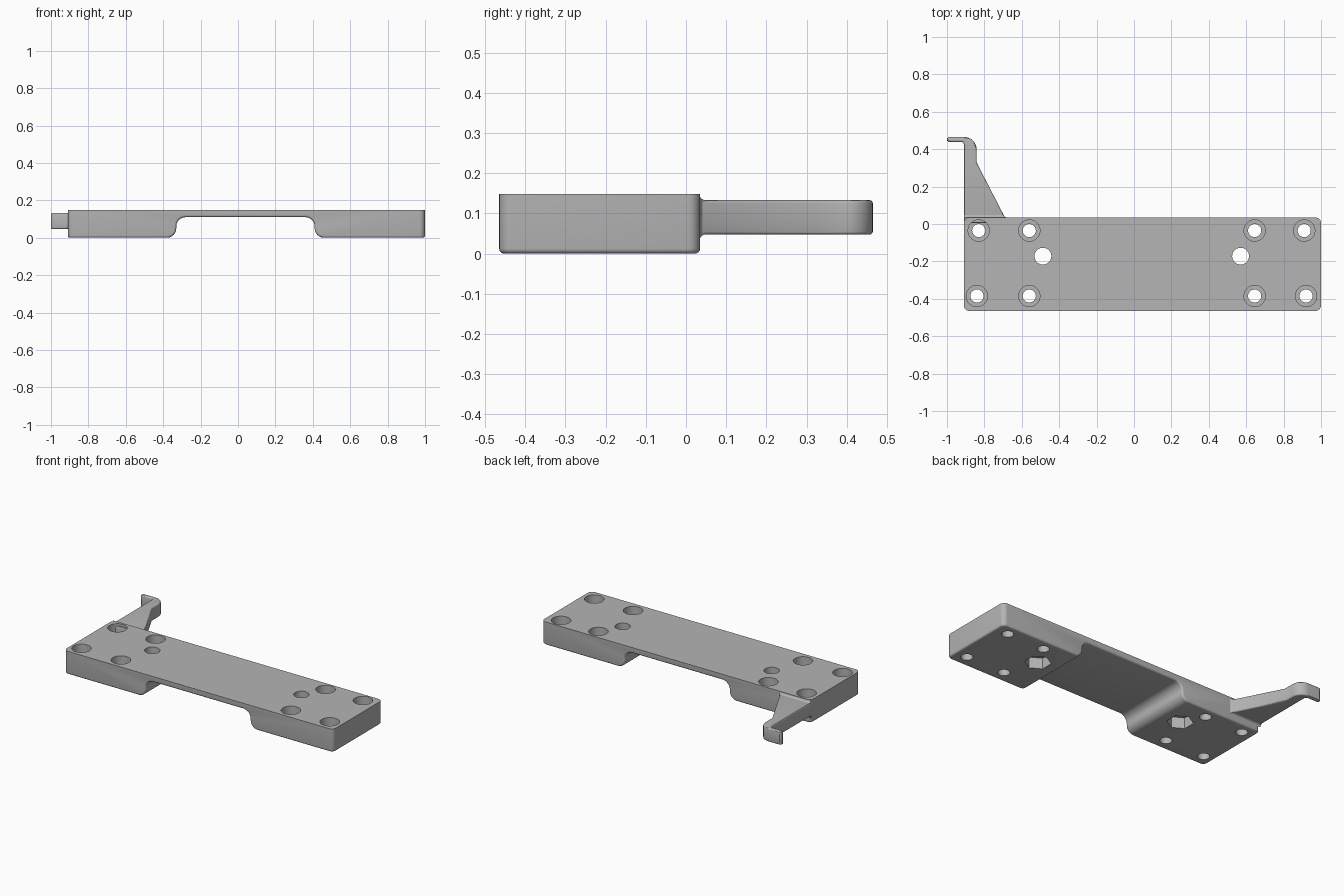
import bpy, bmesh
from math import cos, sin, pi, radians
from mathutils import Vector

if "Cube" in bpy.data.objects:
    bpy.data.objects.remove(bpy.data.objects["Cube"])

grey = bpy.data.materials.new("machined_grey")
grey.use_nodes = True
grey.diffuse_color = (0.46, 0.46, 0.46, 1)
grey.node_tree.nodes["Principled BSDF"].inputs["Base Color"].default_value = grey.diffuse_color


def arc(cx, cy, r, start, end, n=8):
    angles = [radians(start + (end - start) * i / n) for i in range(n + 1)]
    return [(cx + r * cos(a), cy + r * sin(a)) for a in angles]


def prism(points, direction):
    bm = bmesh.new()
    face = bm.faces.new([bm.verts.new(p) for p in points])
    grown = bmesh.ops.extrude_face_region(bm, geom=[face])["geom"]
    verts = [g for g in grown if isinstance(g, bmesh.types.BMVert)]
    bmesh.ops.translate(bm, verts=verts, vec=direction)
    bmesh.ops.recalc_face_normals(bm, faces=bm.faces)
    return bm


def make_object(name, bm):
    mesh = bpy.data.meshes.new(name)
    bm.to_mesh(mesh)
    bm.free()
    mesh.materials.append(grey)
    obj = bpy.data.objects.new(name, mesh)
    bpy.context.collection.objects.link(obj)
    return obj


def smooth(obj):
    bpy.ops.object.select_all(action="DESELECT")
    obj.select_set(True)
    bpy.context.view_layer.objects.active = obj
    bpy.ops.object.shade_smooth_by_angle(angle=radians(30))


def cut(obj, centres, radius, low, high, sides=40):
    # Cut a set of round or six-sided pockets
    bm = bmesh.new()
    for x, y in centres:
        ring = [Vector((x + radius * sin(2 * pi * i / sides),
                        y + radius * cos(2 * pi * i / sides), low)) for i in range(sides)]
        face = bm.faces.new([bm.verts.new(p) for p in ring])
        grown = bmesh.ops.extrude_face_region(bm, geom=[face])["geom"]
        verts = [g for g in grown if isinstance(g, bmesh.types.BMVert)]
        bmesh.ops.translate(bm, verts=verts, vec=(0, 0, high - low))
    bmesh.ops.recalc_face_normals(bm, faces=bm.faces)
    cutter = make_object("pocket_cutter", bm)
    cutter.hide_render = True
    mod = obj.modifiers.new("pockets", "BOOLEAN")
    mod.operation, mod.solver, mod.object = "DIFFERENCE", "EXACT", cutter
    bpy.context.view_layer.update()
    graph = bpy.context.evaluated_depsgraph_get()
    mesh = bpy.data.meshes.new_from_object(obj.evaluated_get(graph))
    obj.modifiers.clear()
    obj.data = mesh
    bpy.data.objects.remove(cutter)


# Plate: bridge profile with S-shaped channel ends
LEFT, RIGHT, FRONT, BACK, TOP = -0.91, 1.0, -0.465, 0.035, 0.148
outline = [(LEFT, TOP), (LEFT, 0)]
outline += arc(-0.38, 0.05, 0.05, -90, 0)
outline += arc(-0.28, 0.06, 0.05, 180, 90)
outline += arc(0.36, 0.06, 0.05, 90, 0)
outline += arc(0.46, 0.05, 0.05, 180, 270)
outline += [(RIGHT, 0), (RIGHT, TOP)]
bm = prism([(x, FRONT, z) for x, z in outline], (0, BACK - FRONT, 0))

# Rounded upright corners
corners = [e for e in bm.edges
           if abs(e.verts[0].co.z - e.verts[1].co.z) > 0.1]
bmesh.ops.bevel(bm, geom=corners, offset=0.03, segments=6, profile=0.5, affect="EDGES")
bm.normal_update()


# Soft rim round the whole underside
def is_under(face):
    n, c = face.normal, face.calc_center_median()
    return n.z < -0.05 or (abs(c.x) < 0.6 and abs(n.y) < 0.5 and n.z < 0.5)


rim = [e for e in bm.edges if sum(is_under(f) for f in e.link_faces) == 1]
bmesh.ops.bevel(bm, geom=rim, offset=0.012, segments=4, profile=0.5,
                affect="EDGES", clamp_overlap=False)
plate = make_object("plate", bm)

# Counterbored screw holes, and bolt holes with nut pockets below
screws = [(x, -0.035) for x in (-0.83, -0.56, 0.645, 0.91)]
screws += [(x, -0.385) for x in (-0.84, -0.56, 0.645, 0.92)]
bolts = [(-0.487, -0.172), (0.57, -0.172)]
cut(plate, screws, 0.057, 0.06, 0.3)
cut(plate, screws, 0.035, -0.1, 0.2)
cut(plate, bolts, 0.045, -0.1, 0.3)
cut(plate, bolts, 0.077, -0.1, 0.07, sides=6)
smooth(plate)

# Hooked arm: tapered web, rounded shoulder and thin lip
LOW, HIGH = 0.047, 0.133
shape = [(LEFT, 0.005), (-0.675, 0.005), (-0.69, BACK), (-0.842, 0.33)]
shape += arc(-0.907, 0.4, 0.065, 0, 90)
shape += [(-0.99, 0.465), (-1, 0.458), (-1, 0.446), (-0.99, 0.439)]
shape += arc(-0.922, 0.427, 0.012, 90, 0, 4)
bm = prism([(x, y, LOW) for x, y in shape], (0, 0, HIGH - LOW))
edges = [e for e in bm.edges if abs(e.verts[0].co.z - e.verts[1].co.z) < 0.01]
bmesh.ops.bevel(bm, geom=edges, offset=0.008, segments=3, profile=0.5,
                affect="EDGES", clamp_overlap=False)
smooth(make_object("hook_arm", bm))

# Flared fillet where the arm meets the plate
bm = bmesh.new()
rings = []
R = 0.014
for i in range(6):
    a = i / 5 * pi / 2
    grow, y = R * (1 - sin(a)), BACK - 0.001 + R * (1 - cos(a))
    x = -0.692 - 0.5 * (y - BACK) + grow
    rings.append([bm.verts.new(p) for p in (
        (LEFT, y, LOW - grow), (x, y, LOW - grow), (x, y, HIGH + grow), (LEFT, y, HIGH + grow))])
for a, b in zip(rings, rings[1:]):
    for k in range(4):
        bm.faces.new((a[k], a[(k + 1) % 4], b[(k + 1) % 4], b[k]))
bm.faces.new(rings[0])
bm.faces.new(rings[-1])
bmesh.ops.recalc_face_normals(bm, faces=bm.faces)
smooth(make_object("arm_fillet", bm))
